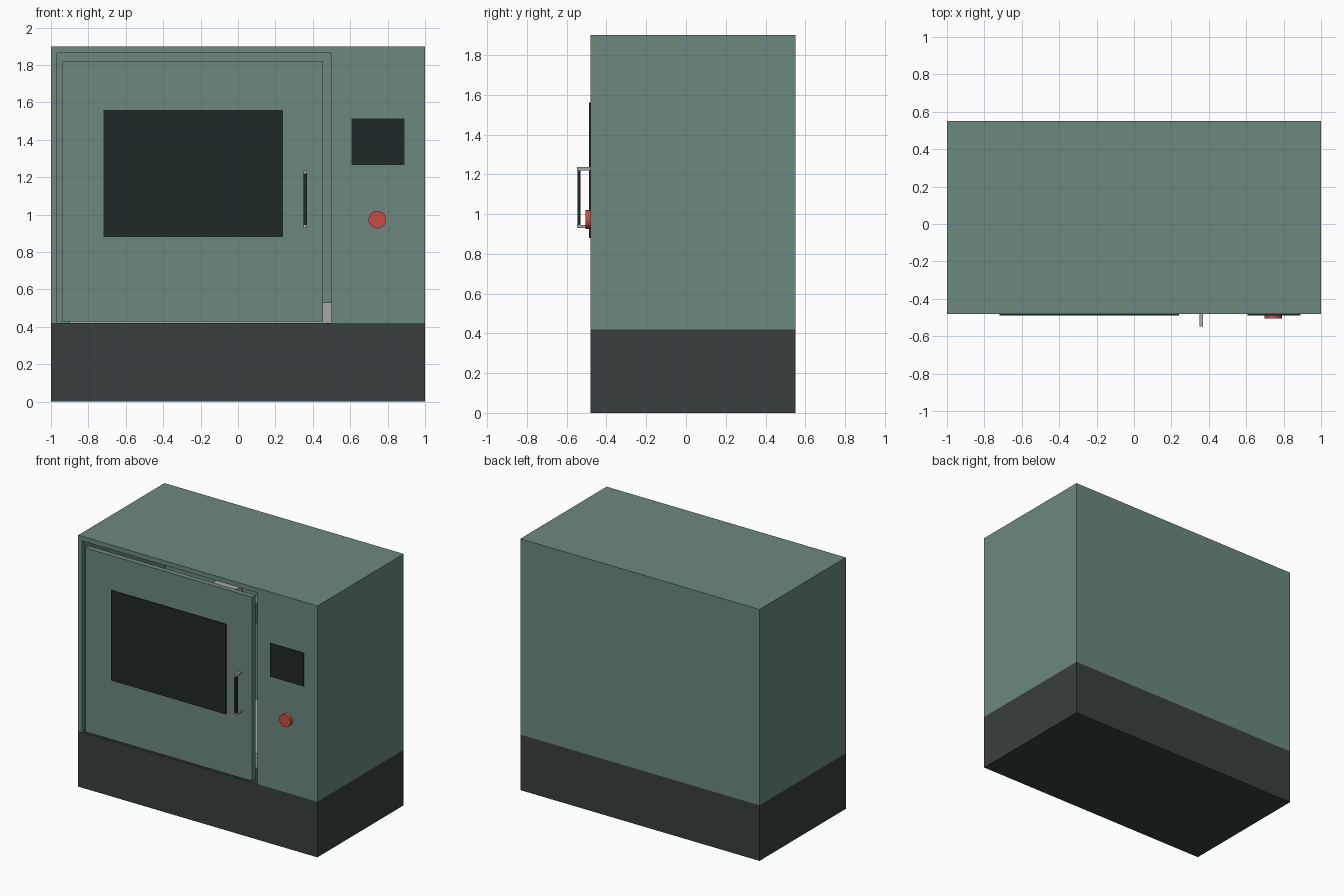
import bpy, math

if "Cube" in bpy.data.objects:
    bpy.data.objects.remove(bpy.data.objects["Cube"])


def material(name, rgb):
    m = bpy.data.materials.new(name)
    m.diffuse_color = (*rgb, 1)
    m.use_nodes = True
    m.node_tree.nodes["Principled BSDF"].inputs["Base Color"].default_value = m.diffuse_color
    return m


GREEN = material("green_paint", (0.15, 0.25, 0.215))
DARK = material("dark_base", (0.04, 0.05, 0.05))
BLACK = material("dark_glass", (0.014, 0.022, 0.021))
STEEL = material("steel", (0.38, 0.40, 0.38))
RED = material("red", (0.6, 0.07, 0.05))


def box(name, x, y, z, mat):
    """Box from (min, max) ranges."""
    bpy.ops.mesh.primitive_cube_add(size=1)
    o = bpy.context.object
    o.name = name
    for v in o.data.vertices:
        v.co = [r[0] if c < 0 else r[1] for c, r in zip(v.co, (x, y, z))]
    o.data.materials.append(mat)
    return o


def cylinder(name, r, depth, loc, mat, rot=(0, 0, 0), sides=32):
    bpy.ops.mesh.primitive_cylinder_add(vertices=sides, radius=r, depth=depth,
                                        location=loc, rotation=rot)
    o = bpy.context.object
    o.name = name
    o.data.materials.append(mat)
    bpy.ops.object.shade_smooth_by_angle()
    return o


def cut(target, cutter):
    mod = target.modifiers.new("cut", 'BOOLEAN')
    mod.operation = 'DIFFERENCE'
    mod.solver = 'EXACT'
    mod.object = cutter
    bpy.context.view_layer.objects.active = target
    bpy.ops.object.modifier_apply(modifier=mod.name)
    bpy.data.objects.remove(cutter)


# Base and hollow enclosure with a door opening
box("base", (-1, 1), (-0.48, 0.55), (0, 0.42), DARK)
shell = box("enclosure", (-1, 1), (-0.48, 0.55), (0.42, 1.9), GREEN)
cut(shell, box("cavity", (-0.975, 0.975), (-0.455, 0.525), (0.3, 1.875), GREEN))
cut(shell, box("door_opening", (-0.967, 0.5), (-0.6, -0.3), (0.3, 1.865), GREEN))

# Sliding door and its window
box("door", (-0.94, 0.455), (-0.48, -0.44), (0.43, 1.82), GREEN)
box("window", (-0.72, 0.24), (-0.488, -0.475), (0.88, 1.56), BLACK)

# Door handle: grip on two brackets
box("handle_grip", (0.35, 0.37), (-0.546, -0.53), (0.945, 1.22), BLACK)
for side, z in (("lower", 0.937), ("upper", 1.228)):
    box("handle_bracket_" + side, (0.35, 0.37), (-0.548, -0.475),
        (z - 0.008, z + 0.008), STEEL)

# Control panel
box("screen", (0.608, 0.89), (-0.488, -0.475), (1.265, 1.515), BLACK)
cylinder("stop_button", 0.047, 0.03, (0.745, -0.49, 0.973), RED,
         rot=(math.pi / 2, 0, 0))

# Machine bed and spindle inside
box("machine_bed", (-0.9, 0.9), (-0.27, 0.45), (0.42, 0.53), STEEL)
cylinder("spindle", 0.1, 0.5, (-0.1, 0.02, 1.33), STEEL)
cylinder("spindle_nose", 0.05, 0.16, (-0.1, 0.02, 1.02), STEEL)
box("spindle_arm", (-0.18, -0.1), (0.06, 0.53), (1.15, 1.3), GREEN)
